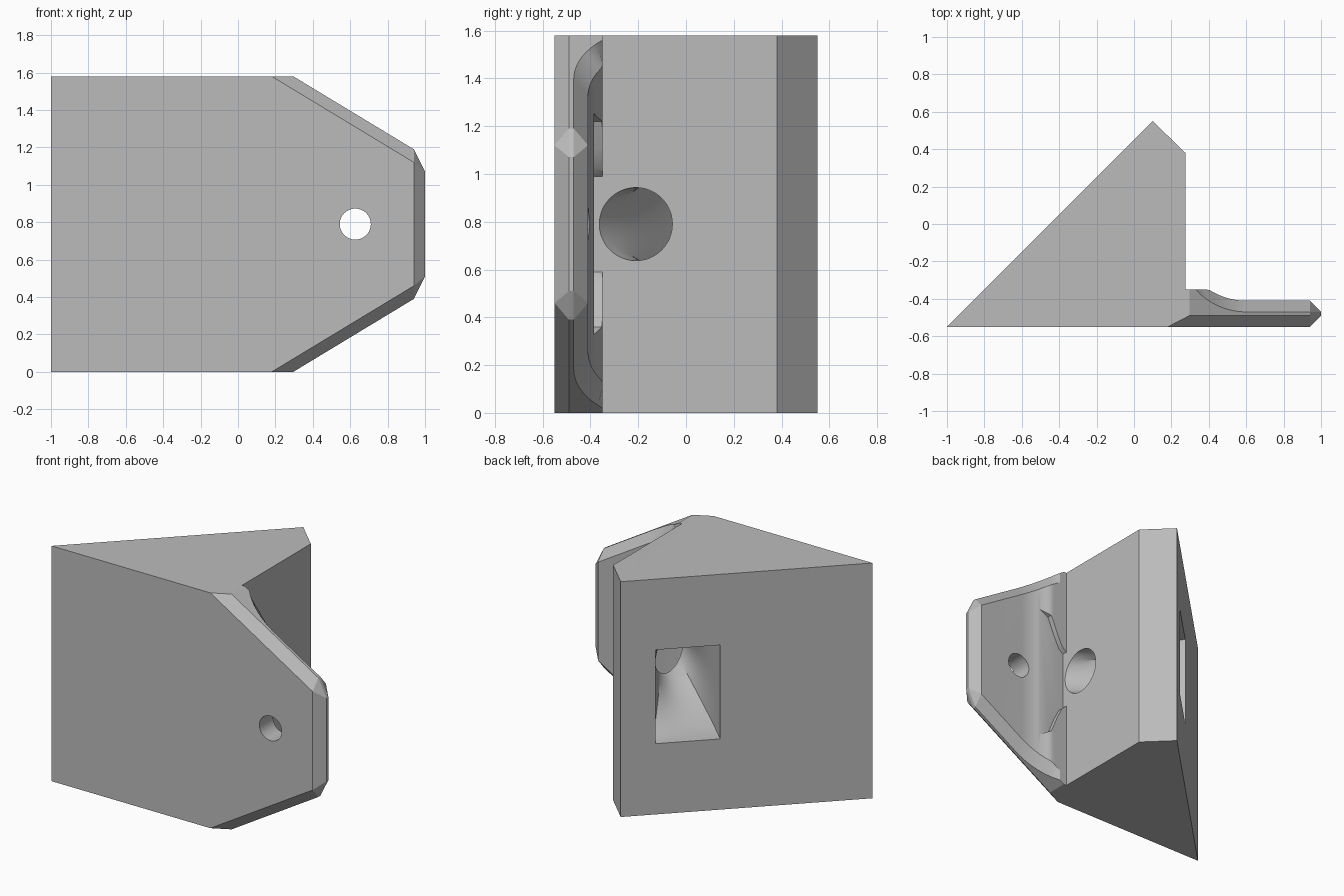
import bpy
import bmesh
from math import sin, cos, pi, sqrt, radians
from mathutils import Vector

cube = bpy.data.objects.get("Cube")
if cube:
    bpy.data.objects.remove(cube)

H = 0.79          # half height of the block
WALL = 0.275      # side wall of the block
LEDGE = -0.35     # step beside the wall
R = 0.364         # fillet radius

grey = bpy.data.materials.new("plain grey")
grey.use_nodes = True
colour = (0.5, 0.5, 0.5, 1)
grey.diffuse_color = colour
grey.node_tree.nodes["Principled BSDF"].inputs["Base Color"].default_value = colour


def loft(name, rings, helper=False):
    """Skin a list of equal rings and cap both ends."""
    bm = bmesh.new()
    loops = [[bm.verts.new(p) for p in ring] for ring in rings]
    n = len(loops[0])
    for a, b in zip(loops, loops[1:]):
        for i in range(n):
            j = (i + 1) % n
            bm.faces.new((a[i], a[j], b[j], b[i]))
    bm.faces.new(loops[0][::-1])
    bm.faces.new(loops[-1])
    bmesh.ops.remove_doubles(bm, verts=bm.verts, dist=1e-5)
    bmesh.ops.recalc_face_normals(bm, faces=bm.faces)
    mesh = bpy.data.meshes.new(name)
    bm.to_mesh(mesh)
    bm.free()
    mesh.materials.append(grey)
    ob = bpy.data.objects.new(name, mesh)
    bpy.context.collection.objects.link(ob)
    ob.hide_render = helper
    return ob


def boolean(target, tool, operation):
    mod = target.modifiers.new(operation.title(), "BOOLEAN")
    mod.operation, mod.object, mod.solver = operation, tool, "EXACT"
    bpy.context.view_layer.objects.active = target
    bpy.ops.object.modifier_apply(modifier=mod.name)
    bpy.data.objects.remove(tool)


# Wedge block, with its front corner left open for the flange
outline = [(-1, -0.55), (0.18, -0.55), (WALL, -0.49), (WALL, 0.38), (0.1, 0.55)]
block = loft("wedge_block", [[(x, y, z) for x, y in outline] for z in (0, 2 * H)])


# Tapering flange with chamfered rim and filleted root
def fillet(x, base):
    run = min(max(0.6 - x, 0), 0.3)
    return min(LEDGE, base + R - sqrt(R * R - run * run))


def section(x):
    flat = H - 0.605 * (x - 0.18)
    rim = min(flat + 0.07, H)
    front = -0.55 + 0.06 * (rim - flat) / 0.07
    half = [(-0.55, flat), (front, rim), (fillet(x, -0.47), rim), (fillet(x, -0.41), flat)]
    half_low = [(y, -z) for y, z in reversed(half)]
    return [(x, y, H + z) for y, z in half + half_low]


stations = [0.18, 0.23, WALL, 0.296, 0.33]
stations += [0.33 + 0.27 * i / 14 for i in range(1, 15)] + [0.94]
tip = [(1, y, H + z) for y, z in
       [(-0.49, 0.28)] * 2 + [(-0.47, 0.28)] * 2 + [(-0.47, -0.28)] * 2 + [(-0.49, -0.28)] * 2]
flange = loft("flange", [section(x) for x in stations] + [tip])
boolean(block, flange, "UNION")
block.name = "wedge_bracket"

# Flared relief in the ledge around the port
flare = [(WALL, 0.2), (0.31, 0.23), (0.35, 0.31), (0.4, 0.43), (0.5, 0.48)]
plan = flare + [(x, -z) for x, z in reversed(flare)]
relief = loft("relief_cutter", [[(x, y, H + z) for x, z in plan] for y in (-0.385, -0.3)], True)
boolean(block, relief, "DIFFERENCE")

# Duct from the round side port to the rectangular mouth on the slanted face
N = 48
port, mouth = Vector((WALL, -0.21, H)), Vector((-0.193, 0.257, H))


def duct_ring(t, shift=Vector((0, 0, 0))):
    centre = port.lerp(mouth, t) + shift
    turn = pi / 2 - t * pi / 4
    side = Vector((cos(turn), sin(turn), 0))
    mix = t * t * (3 - 2 * t)
    ring = []
    for i in range(N):
        c, s = cos(2 * pi * i / N), sin(2 * pi * i / N)
        m = max(abs(c), abs(s))
        u = (1 - mix) * 0.153 * c + mix * 0.2 * c / m
        v = (1 - mix) * 0.153 * s + mix * 0.315 * s / m
        ring.append(centre + side * u + Vector((0, 0, v)))
    return ring


steps = 14
rings = [duct_ring(0, Vector((0.03, 0, 0)))]
rings += [duct_ring(i / steps) for i in range(steps + 1)]
rings.append(duct_ring(1, Vector((-0.03, 0.03, 0))))
boolean(block, loft("duct_cutter", rings, True), "DIFFERENCE")

# Round mounting hole through the flange
hole = [[(0.627 + 0.083 * cos(2 * pi * i / N), y, H + 0.083 * sin(2 * pi * i / N))
         for i in range(N)] for y in (-0.7, -0.2)]
boolean(block, loft("hole_cutter", hole, True), "DIFFERENCE")

# Smooth curves, crisp edges
bpy.ops.object.select_all(action="DESELECT")
block.select_set(True)
bpy.context.view_layer.objects.active = block
bpy.ops.object.shade_smooth_by_angle(angle=radians(25))
